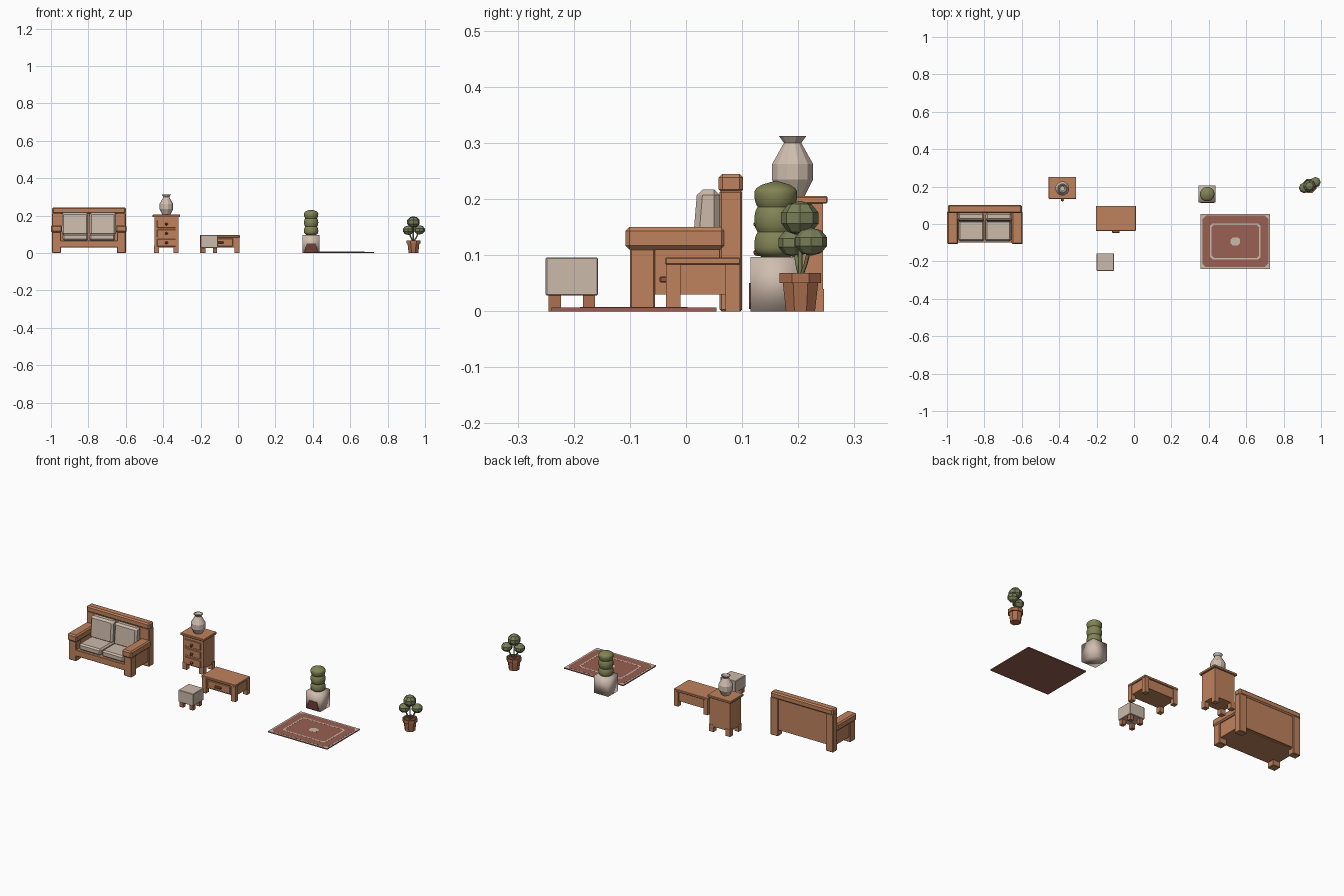
import bpy, bmesh, math
from mathutils import Vector

if "Cube" in bpy.data.objects:
    bpy.data.objects.remove(bpy.data.objects["Cube"])


def material(name, r, g, b):
    m = bpy.data.materials.new(name)
    m.use_nodes = True
    m.diffuse_color = (r, g, b, 1)
    m.node_tree.nodes["Principled BSDF"].inputs["Base Color"].default_value = (r, g, b, 1)
    return m


WOOD = material("warm wood", .52, .225, .11)
DARK = material("dark wood", .3, .105, .05)
CLOTH = material("beige cloth", .60, .49, .40)
CERAMIC = material("pale ceramic", .63, .51, .43)
RED = material("rug red", .32, .115, .085)
CLAY = material("terracotta", .42, .16, .075)
LEAF = material("leaf green", .19, .21, .10)
OLIVE = material("olive green", .22, .23, .09)
RUST = material("rust brown", .16, .05, .035)


def make(name, bm, mat, smooth=None, bevel=0):
    bmesh.ops.recalc_face_normals(bm, faces=bm.faces)
    me = bpy.data.meshes.new(name)
    bm.to_mesh(me)
    bm.free()
    me.materials.append(mat)
    ob = bpy.data.objects.new(name, me)
    bpy.context.collection.objects.link(ob)
    if bevel:
        mod = ob.modifiers.new("bevel", 'BEVEL')
        mod.width = bevel
        mod.segments = 1
    if smooth:
        bpy.ops.object.select_all(action='DESELECT')
        ob.select_set(True)
        bpy.context.view_layer.objects.active = ob
        bpy.ops.object.shade_smooth_by_angle(angle=math.radians(smooth))
    return ob


def box(name, x, y, z, mat, bevel=0, smooth=None):
    """Box from (low, high) ranges on each axis."""
    bm = bmesh.new()
    bmesh.ops.create_cube(bm, size=1)
    for v in bm.verts:
        v.co = [(a + b) / 2 + c * (b - a) for (a, b), c in zip((x, y, z), v.co)]
    return make(name, bm, mat, smooth, bevel)


def lathe(name, centre, profile, sides, mat, smooth=None):
    """Capped turned shape from (radius, height) pairs."""
    bm = bmesh.new()
    rings = []
    for r, z in profile:
        rings.append([bm.verts.new((centre[0] + r * math.cos(t), centre[1] + r * math.sin(t), z))
                      for t in [math.tau * (i + .5) / sides for i in range(sides)]])
    for a, b in zip(rings, rings[1:]):
        for i in range(sides):
            j = (i + 1) % sides
            bm.faces.new((a[i], a[j], b[j], b[i]))
    bm.faces.new(rings[0])
    bm.faces.new(rings[-1])
    return make(name, bm, mat, smooth)


def ball(name, centre, r, rz, mat, u=8, v=5):
    bm = bmesh.new()
    bmesh.ops.create_uvsphere(bm, u_segments=u, v_segments=v, radius=1)
    for p in bm.verts:
        p.co = Vector(centre) + Vector((p.co.x * r, p.co.y * r, p.co.z * rz))
    return make(name, bm, mat)


def corner_legs(name, x, y, z, w, mat, bevel=0):
    for side, xr in (("right", (x[0], x[0] + w)), ("left", (x[1] - w, x[1]))):
        for end, yr in (("front", (y[0], y[0] + w)), ("back", (y[1] - w, y[1]))):
            box(f"{name}_{end}_{side}_leg", xr, yr, z, mat, bevel)


# Sofa frame
SX = -.797
for side, s in (("right", -1), ("left", 1)):
    def span(a, b):
        return tuple(sorted((SX + s * a, SX + s * b)))
    box(f"sofa_arm_{side}", span(.143, .202), (-.108, .07), (.11, .15), WOOD, .007)
    box(f"sofa_front_post_{side}", span(.15, .197), (-.1, -.055), (0, .112), WOOD, .003)
    box(f"sofa_back_post_{side}", span(.15, .197), (.06, .1), (0, .215), WOOD, .003)
    box(f"sofa_side_panel_{side}", span(.155, .19), (-.06, .065), (.03, .112), WOOD)
    # Cushions
    box(f"sofa_seat_cushion_{side}", span(.004, .14), (-.092, .045), (.066, .102), CLOTH, .008)
    cushion = box(f"sofa_back_cushion_{side}", span(.004, .145), (.01, .06), (.095, .217), CLOTH, .01)
    for v in cushion.data.vertices:
        if v.co.z > .2 and v.co.y < .03:
            v.co.y += .01
box("sofa_base", (SX - .155, SX + .155), (-.09, .085), (.03, .066), WOOD)
box("sofa_front_rail", (SX - .155, SX + .155), (-.1, -.085), (.03, .066), WOOD, .002)
box("sofa_back_panel", (SX - .16, SX + .16), (.06, .094), (.035, .212), WOOD)
box("sofa_top_rail", (SX - .197, SX + .197), (.058, .102), (.21, .245), WOOD, .007)

# Drawer cabinet
CX = -.383
box("cabinet_body", (CX - .064, CX + .064), (.144, .244), (.03, .193), WOOD)
box("cabinet_top", (CX - .074, CX + .074), (.135, .252), (.192, .205), WOOD, .002)
corner_legs("cabinet", (CX - .066, CX + .066), (.142, .246), (0, .04), .027, WOOD)
for i in range(3):
    z = .055 + i * .05
    box(f"cabinet_drawer_{i + 1}", (CX - .05, CX + .05), (.139, .15), (z - .02, z + .02), WOOD, .002)
    ball(f"cabinet_knob_{i + 1}", (CX, .129, z), .009, .007, DARK)

# Vase on the cabinet
lathe("vase", (CX, .19),
      [(.022, .205), (.038, .235), (.038, .262), (.016, .3), (.025, .312), (.02, .312), (.013, .302)],
      12, CERAMIC)

# Low table with a drawer
TX = -.097
box("table_top", (TX - .107, TX + .107), (-.037, .097), (.083, .096), WOOD, .002)
corner_legs("table", (TX - .105, TX + .105), (-.036, .096), (0, .085), .026, WOOD)
box("table_apron", (TX - .1, TX + .1), (-.03, .09), (.03, .085), WOOD)
box("table_drawer", (TX - .07, TX + .07), (-.035, -.028), (.036, .078), WOOD, .002)
box("table_handle", (TX - .02, TX + .02), (-.047, -.034), (.051, .062), DARK, .002)

# Upholstered stool
box("stool_seat", (-.2, -.107), (-.25, -.157), (.028, .096), CLOTH, .002)
corner_legs("stool", (-.195, -.112), (-.245, -.162), (0, .029), .022, CLAY)

# Square planter with a clipped column bush
box("planter", (.346, .436), (.115, .205), (0, .097), CERAMIC, 0, 180)
plate = box("planter_patch", (.355, .428), (.112, .1151), (.004, .05), RUST)
for v in plate.data.vertices:
    if v.co.z > .03:
        v.co.x += .012 if v.co.x < .39 else -.012
column = []
for i in range(25):
    t = i / 24
    lobe = .033 + .006 * abs(math.sin(math.pi * 3 * t)) ** .7
    cap = min(1, math.sqrt(max(.04, 1 - max(0, (t - .86) / .14) ** 2)))
    foot = min(1, .75 + t * 4)
    column.append((lobe * cap * foot, .096 + .135 * t))
lathe("column_bush", (.391, .16), column, 16, OLIVE, 50)

# Rug with pale corners and ring
RX, RY = .542, -.093


def rug_plate(name, hx, hy, z, cut, mat, hole=0):
    """Thin eight-sided plate, or a ring when a border width is given."""
    def outline(hx, hy):
        pts = [(hx, hy - cut), (hx - cut, hy), (cut - hx, hy), (-hx, hy - cut),
               (-hx, cut - hy), (cut - hx, -hy), (hx - cut, -hy), (hx, cut - hy)]
        return [bm.verts.new((RX + a, RY + b, z)) for a, b in pts]
    bm = bmesh.new()
    outer = outline(hx, hy)
    if hole:
        inner = outline(hx - hole, hy - hole)
        for i in range(8):
            j = (i + 1) % 8
            bm.faces.new((outer[i], outer[j], inner[j], inner[i]))
    else:
        bm.faces.new(outer)
    top = bmesh.ops.extrude_face_region(bm, geom=bm.faces[:])["geom"]
    for v in top:
        if isinstance(v, bmesh.types.BMVert):
            v.co.z += .001
    return make(name, bm, mat)


rug = box("rug", (RX - .186, RX + .186), (RY - .147, RY + .147), (0, .0065), RED)
rug.data.materials.append(CLOTH)
for f in rug.data.polygons:
    f.material_index = 1 if f.normal.z > .5 else 0
rug_plate("rug_field", .177, .138, .006, .02, RED)
rug_plate("rug_ring", .135, .096, .0064, .012, CLOTH, .008)
rug_plate("rug_centre", .025, .022, .0064, .012, CLOTH)

# Terracotta pot with a three-ball shrub
PX, PY = .938, .204
lathe("pot", (PX, PY), [(.028, 0), (.034, .05), (.04, .05), (.04, .068), (.034, .068), (.032, .06)],
      8, CLAY)
lathe("soil", (PX, PY), [(.032, .058), (.032, .061)], 8, RUST)
for i, (x, y, z, r, rz) in enumerate([(PX, .203, .166, .035, .031),
                                      (.91, .193, .122, .03, .025),
                                      (.97, .223, .124, .03, .025)]):
    ball(f"shrub_ball_{i + 1}", (x, y, z), r, rz, LEAF)
    curve = bpy.data.curves.new(f"shrub_stem_{i + 1}", 'CURVE')
    curve.dimensions = '3D'
    curve.bevel_depth = .004
    curve.bevel_resolution = 0
    line = curve.splines.new('POLY')
    line.points.add(2)
    for p, co in zip(line.points, [(PX, PY, .058), ((PX + x) / 2, (PY + y) / 2, .085), (x, y, z)]):
        p.co = (*co, 1)
    curve.materials.append(LEAF)
    bpy.context.collection.objects.link(bpy.data.objects.new(f"shrub_stem_{i + 1}", curve))
